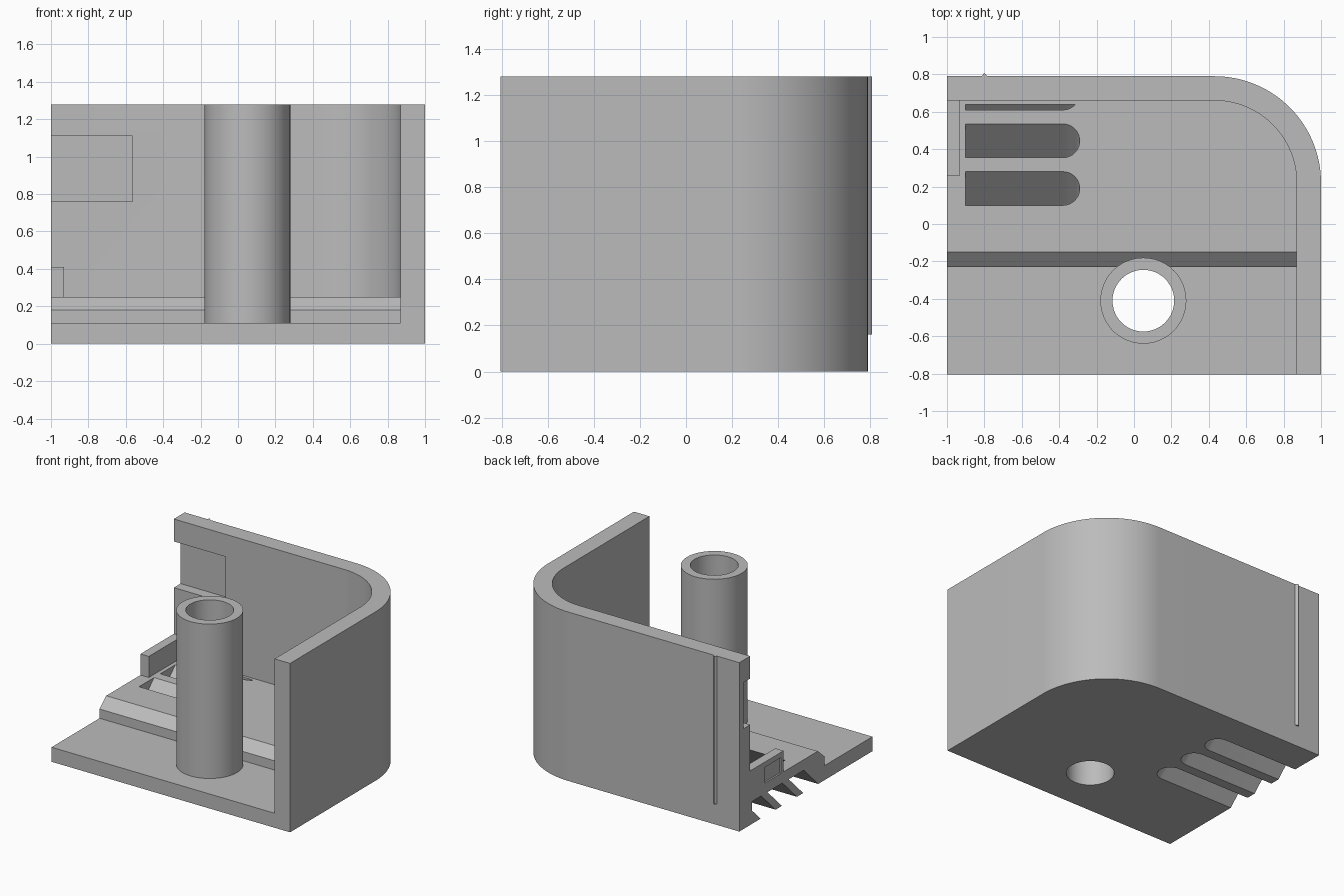
import bpy, bmesh, math
from mathutils import Vector

if "Cube" in bpy.data.objects:
    bpy.data.objects.remove(bpy.data.objects["Cube"], do_unlink=True)

grey = bpy.data.materials.new("plain grey")
grey.use_nodes = True
grey.diffuse_color = (0.5, 0.5, 0.5, 1)
grey.node_tree.nodes["Principled BSDF"].inputs["Base Color"].default_value = (0.5, 0.5, 0.5, 1)


def loft(name, lower, upper, y_limit=None):
    """Closed solid between two matching rings of points."""
    bm = bmesh.new()
    a = [bm.verts.new(p) for p in lower]
    b = [bm.verts.new(p) for p in upper]
    bm.faces.new(a)
    bm.faces.new(b)
    for i in range(len(a)):
        j = (i + 1) % len(a)
        bm.faces.new((a[i], a[j], b[j], b[i]))
    if y_limit is not None:
        geom = bm.verts[:] + bm.edges[:] + bm.faces[:]
        bmesh.ops.bisect_plane(bm, geom=geom, plane_co=(0, y_limit, 0),
                               plane_no=(0, 1, 0), clear_outer=True)
        bmesh.ops.holes_fill(bm, edges=[e for e in bm.edges if e.is_boundary])
    bmesh.ops.recalc_face_normals(bm, faces=bm.faces)
    mesh = bpy.data.meshes.new(name)
    bm.to_mesh(mesh)
    bm.free()
    mesh.materials.append(grey)
    ob = bpy.data.objects.new(name, mesh)
    bpy.context.collection.objects.link(ob)
    return ob


def prism(name, outline, z0, z1):
    return loft(name, [(x, y, z0) for x, y in outline], [(x, y, z1) for x, y in outline])


def box(name, x0, x1, y0, y1, z0, z1):
    return prism(name, [(x0, y0), (x1, y0), (x1, y1), (x0, y1)], z0, z1)


def arc(cx, cy, r, start, end, n):
    return [(cx + r * math.cos(math.radians(start + (end - start) * i / n)),
             cy + r * math.sin(math.radians(start + (end - start) * i / n)))
            for i in range(n + 1)]


def cut(target, cutter):
    cutter.hide_render = True
    mod = target.modifiers.new("cut", "BOOLEAN")
    mod.operation = "DIFFERENCE"
    mod.solver = "EXACT"
    mod.object = cutter
    bpy.context.view_layer.objects.active = target
    bpy.ops.object.modifier_apply(modifier=mod.name)
    bpy.data.objects.remove(cutter, do_unlink=True)


def smooth(ob):
    bpy.ops.object.select_all(action="DESELECT")
    ob.select_set(True)
    bpy.context.view_layer.objects.active = ob
    bpy.ops.object.shade_smooth_by_angle(angle=math.radians(30))


HEIGHT, FRONT, BACK = 1.28, -0.805, 0.79
PLATE, STEP, FLOOR = 0.11, 0.18, 0.25
CX, CY, OUTER, INNER = 0.43, 0.22, 0.57, 0.44

# Housing: rounded corner block hollowed above the raised floor
housing = prism("housing", [(-1, FRONT), (1, FRONT)] + arc(CX, CY, OUTER, 0, 90, 32)
                + [(-1, BACK)], 0, HEIGHT)
cut(housing, prism("cavity", [(-1.2, -1), (CX + INNER, -1)]
                   + arc(CX, CY, INNER, 0, 90, 32) + [(-1.2, CY + INNER)], FLOOR, 1.5))

# Lower front floor with a chamfered step
step = [(-1, PLATE), (-0.23, PLATE), (-0.23, STEP), (-0.15, FLOOR), (-0.15, 0.4), (-1, 0.4)]
cut(housing, loft("step_cutter", [(-1.2, y, z) for y, z in step],
                  [(CX + INNER, y, z) for y, z in step]))

# Recess in the back wall
cut(housing, box("recess_cutter", -1.2, -0.565, 0.5, 0.74, 0.76, 1.11))

# Slanted vent slots, open at the side under a thin bridge
HALF = 0.09
for centre in (0.19, 0.445, 0.70):
    upper = [(-0.9, -HALF)] + arc(-0.38, 0, HALF, -90, 90, 16) + [(-0.9, HALF)]
    lower = [(-1.2, -HALF), (-0.8, -HALF), (-0.8, HALF), (-1.2, HALF)]
    for outline, top in ((upper, 0.33), (lower, 0.17)):
        rings = [[(x, centre + y + (z - FLOOR) * 1.02, z) for x, y in outline]
                 for z in (-0.08, top)]
        cut(housing, loft("slot_cutter", rings[0], rings[1], 0.638))

# Screw post with a hole through the plate
PX, PY = 0.05, -0.41
post = prism("screw_post", arc(PX, PY, 0.23, 0, 352.5, 47), PLATE - 0.02, HEIGHT)
for part in (housing, post):
    cut(part, prism("hole_cutter", arc(PX, PY, 0.165, 0, 352.5, 47), -0.2, 1.5))

# Small clip on the open side
clip = box("side_clip", -1, -0.93, 0.26, 0.67, FLOOR - 0.01, 0.41)
cut(clip, box("clip_notch", -1.1, -0.988, 0.29, 0.48, 0.2, 0.37))

# Thin ridge on the outside of the back wall
ridge = prism("back_ridge", [(-0.815, BACK - 0.005), (-0.785, BACK - 0.005),
                             (-0.785, BACK), (-0.8, 0.808), (-0.815, BACK)], 0.16, HEIGHT)

for part in (housing, post):
    smooth(part)
